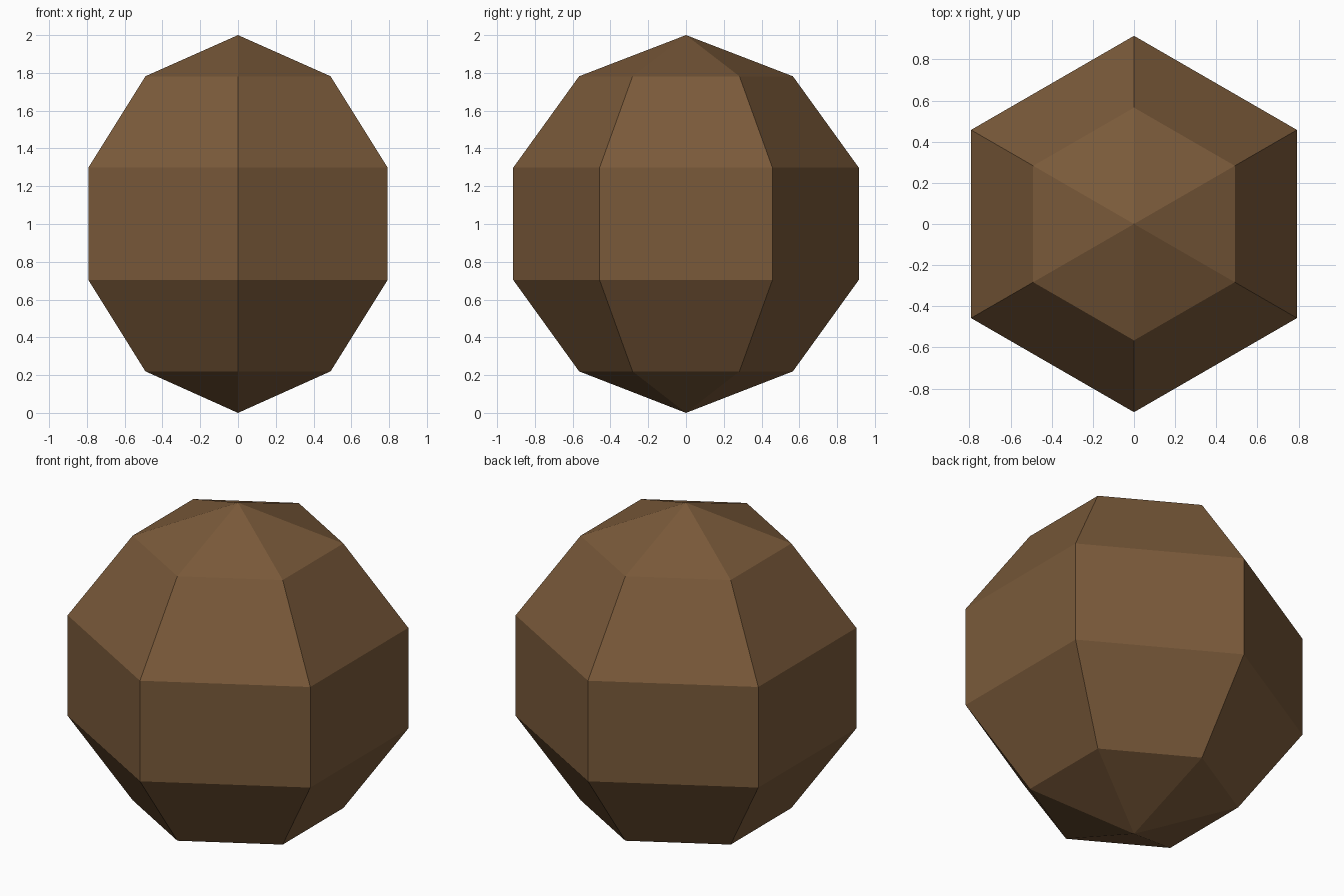
import bpy, bmesh, math

if "Cube" in bpy.data.objects:
    bpy.data.objects.remove(bpy.data.objects["Cube"])

# Faceted six-sided ball: (radius, height) of each ring between the poles
RINGS = [(0.566, 0.22), (0.915, 0.704), (0.915, 1.298), (0.566, 1.782)]
SIDES = 6

brown = bpy.data.materials.new("brown")
brown.diffuse_color = (0.195, 0.102, 0.042, 1)
brown.use_nodes = True
brown.node_tree.nodes["Principled BSDF"].inputs["Base Color"].default_value = brown.diffuse_color

bm = bmesh.new()
rings = []
for r, z in RINGS:
    rings.append([bm.verts.new((r * math.cos(math.pi / 2 + i * math.tau / SIDES),
                                r * math.sin(math.pi / 2 + i * math.tau / SIDES), z))
                  for i in range(SIDES)])
bottom = bm.verts.new((0, 0, 0))
top = bm.verts.new((0, 0, 2))

# Side bands and pole caps
for i in range(SIDES):
    j = (i + 1) % SIDES
    for lo, hi in zip(rings, rings[1:]):
        bm.faces.new((lo[i], lo[j], hi[j], hi[i]))
    bm.faces.new((bottom, rings[0][j], rings[0][i]))
    bm.faces.new((top, rings[-1][i], rings[-1][j]))
bmesh.ops.recalc_face_normals(bm, faces=bm.faces)

mesh = bpy.data.meshes.new("faceted_ball")
bm.to_mesh(mesh)
bm.free()
mesh.materials.append(brown)
ball = bpy.data.objects.new("faceted_ball", mesh)
bpy.context.collection.objects.link(ball)
